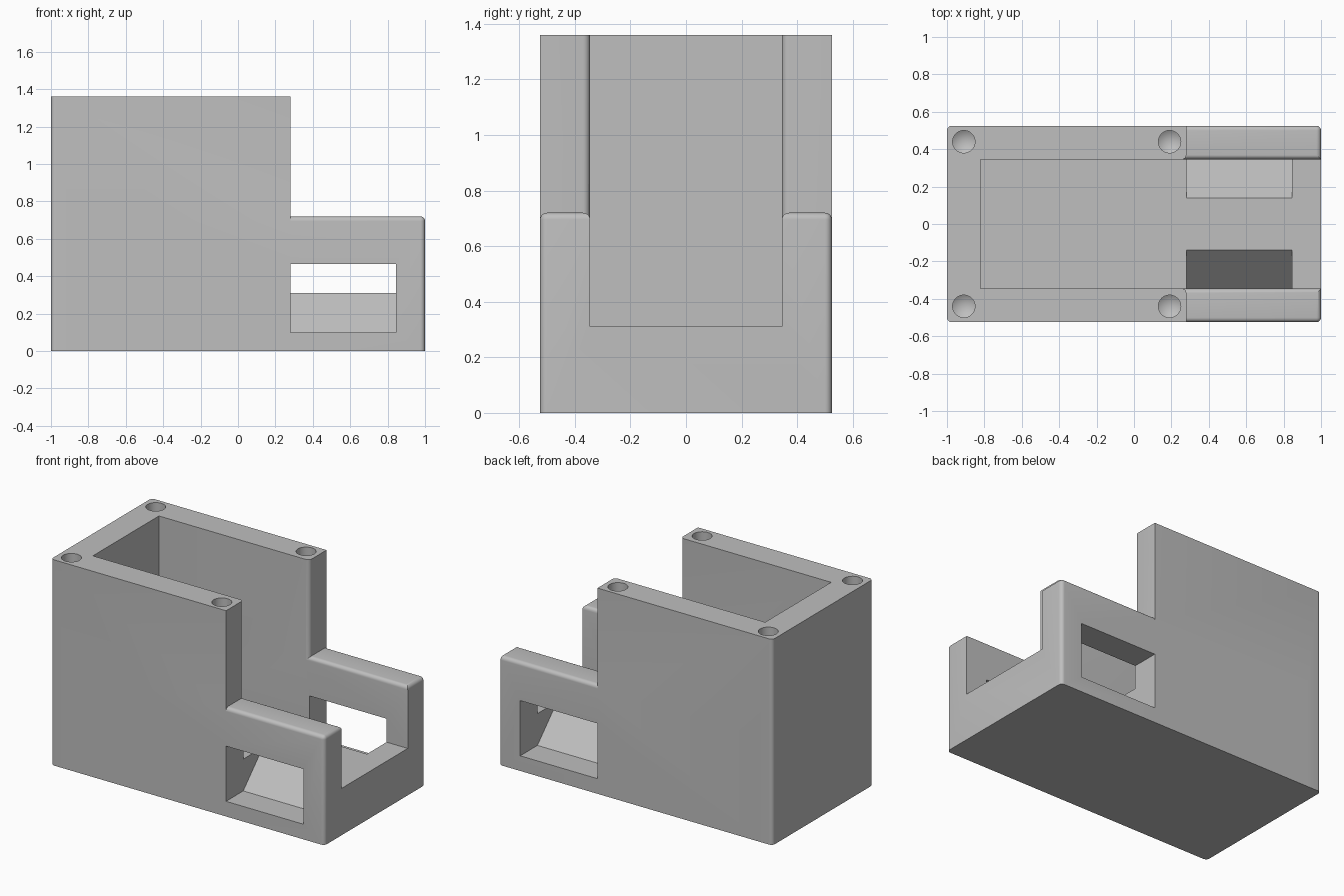
import bpy, bmesh, math
from mathutils import Vector

cube = bpy.data.objects.get("Cube")
if cube:
    bpy.data.objects.remove(cube, do_unlink=True)

L, W, H = 1.0, 0.525, 1.36        # half length, half width, tall height
IN, FLOOR = 0.345, 0.31           # half width of the cavity, floor height
STEP, RAIL = 0.28, 0.72           # where the tall walls end, rail height
BACK = -0.82                      # inner face of the back wall
R = 0.025                         # edge rounding

grey = bpy.data.materials.new("plain grey")
grey.use_nodes = True
grey.diffuse_color = (0.52, 0.52, 0.52, 1)
grey.node_tree.nodes["Principled BSDF"].inputs["Base Color"].default_value = (0.52, 0.52, 0.52, 1)


def prism(name, points, move, rounded=None):
    """Extrude a closed 3D outline by move, rounding the edges picked by a rule."""
    bm = bmesh.new()
    face = bm.faces.new([bm.verts.new(p) for p in points])
    ext = bmesh.ops.extrude_face_region(bm, geom=[face], use_keep_orig=True)
    new = [g for g in ext["geom"] if isinstance(g, bmesh.types.BMVert)]
    bmesh.ops.translate(bm, verts=new, vec=move)
    bmesh.ops.recalc_face_normals(bm, faces=bm.faces)
    if rounded:
        edges = [e for e in bm.edges if rounded(e.verts[0].co, e.verts[1].co)]
        bmesh.ops.bevel(bm, geom=edges, offset=R, segments=6, profile=0.5,
                        affect='EDGES', clamp_overlap=True)
        bmesh.ops.recalc_face_normals(bm, faces=bm.faces)
    return finish(name, bm)


def finish(name, bm):
    mesh = bpy.data.meshes.new(name)
    bm.to_mesh(mesh)
    bm.free()
    mesh.materials.append(grey)
    obj = bpy.data.objects.new(name, mesh)
    bpy.context.collection.objects.link(obj)
    return obj


def combine(target, other, operation):
    """Apply a boolean and remove the helper."""
    other.hide_render = True
    mod = target.modifiers.new(operation.lower(), 'BOOLEAN')
    mod.operation, mod.solver, mod.object = operation, 'EXACT', other
    bpy.context.view_layer.objects.active = target
    bpy.ops.object.modifier_apply(modifier=mod.name)
    bpy.data.objects.remove(other, do_unlink=True)


def near(a, b):
    return abs(a - b) < 1e-4


def tall_rule(a, b):
    # outer back corners and inner corners of the open end
    vertical = near(a.x, b.x) and near(a.y, b.y)
    return vertical and ((near(a.x, -L) and near(abs(a.y), W))
                         or (near(a.x, STEP) and near(abs(a.y), IN)))


def tray_rule(a, b):
    # rail tops and outer corners of the low end
    top = near(a.z, RAIL) and near(b.z, RAIL) and max(a.x, b.x) > 0
    corner = near(a.x, L) and near(b.x, L) and near(a.y, b.y) and near(abs(a.y), W)
    return top or corner


# Tall walls: U-shaped plan, open towards the low end
plan = [(-L, -W), (STEP, -W), (STEP, -IN), (BACK, -IN),
        (BACK, IN), (STEP, IN), (STEP, W), (-L, W)]
housing = prism("housing", [(x, y, 0) for x, y in plan], Vector((0, 0, H)), tall_rule)

# Low tray: floor and two side rails
section = [(-W, 0), (W, 0), (W, RAIL), (IN, RAIL),
           (IN, FLOOR), (-IN, FLOOR), (-IN, RAIL), (-W, RAIL)]
tray = prism("low_tray", [(-0.9, y, z) for y, z in section], Vector((L + 0.9, 0, 0)), tray_rule)
combine(housing, tray, 'UNION')

# Side windows with ramps up to the floor
window = [(0.6, 0.1), (IN, 0.1), (0.1, 0.351), (0.1, 0.465), (0.6, 0.465)]
for side in (-1, 1):
    cutter = prism("window_cutter", [(STEP, side * y, z) for y, z in window],
                   Vector((0.565, 0, 0)))
    combine(housing, cutter, 'DIFFERENCE')

# Screw holes with pointed bottoms
for x in (-0.91, 0.19):
    for y in (-0.44, 0.44):
        bm = bmesh.new()
        bmesh.ops.create_cone(bm, cap_ends=True, segments=32, radius1=0.06,
                              radius2=0.06, depth=0.5)
        bottom = min(bm.faces, key=lambda f: f.calc_center_median().z)
        tip = bmesh.ops.poke(bm, faces=[bottom])["verts"][0]
        tip.co.z -= 0.04
        bmesh.ops.translate(bm, verts=bm.verts, vec=(x, y, H - 0.15))
        combine(housing, finish("hole_cutter", bm), 'DIFFERENCE')

# Smooth rounded edges, sharp corners
bpy.ops.object.select_all(action='DESELECT')
housing.select_set(True)
bpy.context.view_layer.objects.active = housing
bpy.ops.object.shade_smooth_by_angle(angle=math.radians(25))
